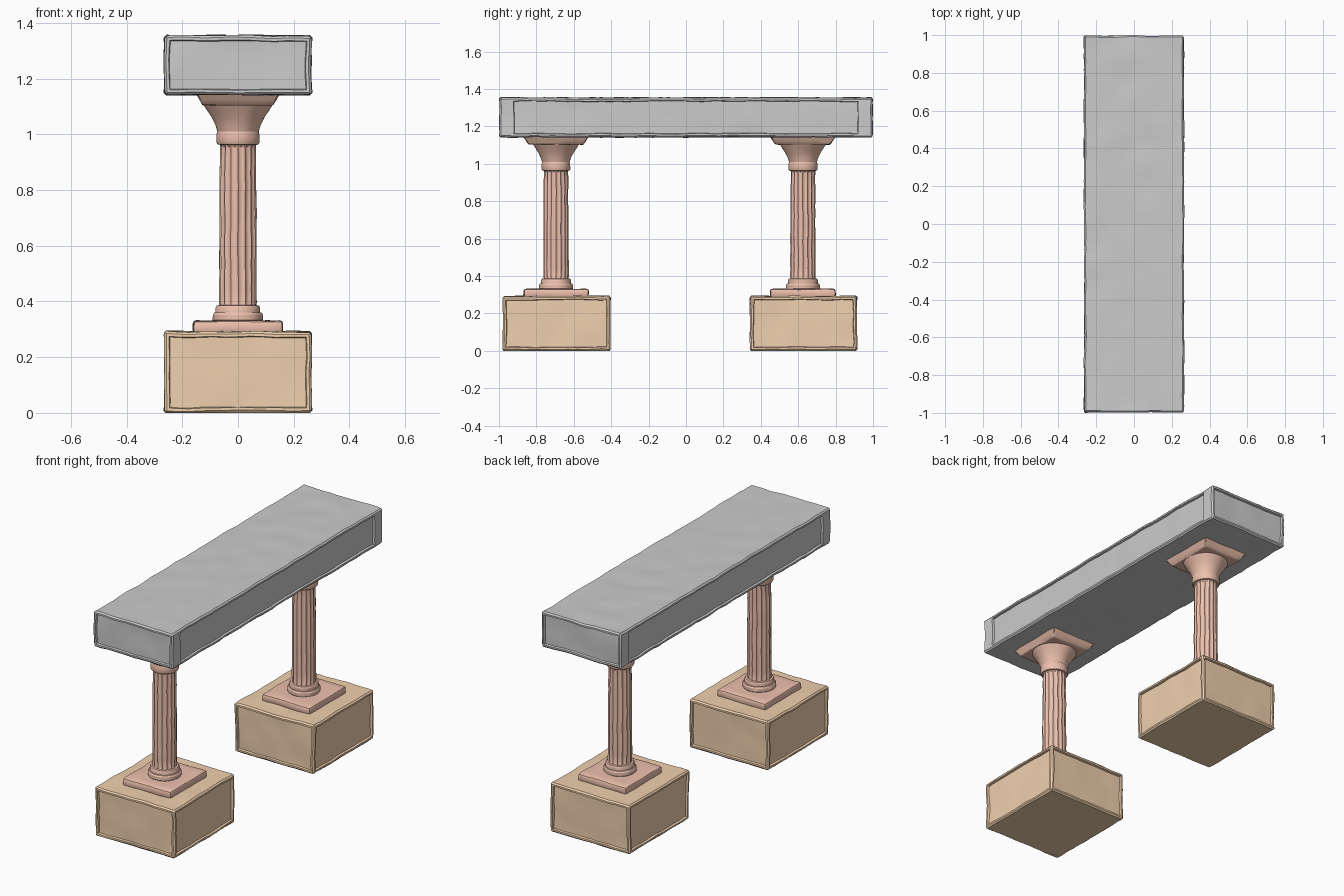
import bpy, bmesh, math
from mathutils import Vector, noise

if "Cube" in bpy.data.objects:
    bpy.data.objects.remove(bpy.data.objects["Cube"])


def material(name, rgb):
    m = bpy.data.materials.new(name)
    m.diffuse_color = (*rgb, 1)
    m.use_nodes = True
    m.node_tree.nodes["Principled BSDF"].inputs["Base Color"].default_value = m.diffuse_color
    return m


SAND = material("sandstone", (0.87, 0.63, 0.42))
CLAY = material("terracotta", (0.85, 0.53, 0.42))


def finish(bm, name, mat, angle=30):
    bmesh.ops.recalc_face_normals(bm, faces=bm.faces)
    me = bpy.data.meshes.new(name)
    bm.to_mesh(me)
    bm.free()
    ob = bpy.data.objects.new(name, me)
    bpy.context.collection.objects.link(ob)
    if mat:
        me.materials.append(mat)
    bpy.ops.object.select_all(action='DESELECT')
    ob.select_set(True)
    bpy.context.view_layer.objects.active = ob
    bpy.ops.object.shade_smooth_by_angle(angle=math.radians(angle))
    return ob


def wear(bm, amount, step):
    # slice into a grid, then nudge the points with noise for a weathered look
    for axis in range(3):
        n = Vector([float(i == axis) for i in range(3)])
        lo = min(v.co[axis] for v in bm.verts)
        hi = max(v.co[axis] for v in bm.verts)
        count = max(2, round((hi - lo) / step))
        for i in range(1, count):
            geom = bm.verts[:] + bm.edges[:] + bm.faces[:]
            bmesh.ops.bisect_plane(bm, geom=geom, dist=1e-5, plane_no=n,
                                   plane_co=n * (lo + (hi - lo) * i / count))
    for v in bm.verts:
        grounded = v.co.z < 0.001
        v.co += amount * noise.noise_vector(v.co * 9) + 0.4 * amount * noise.noise_vector(v.co * 25)
        v.co.z = 0 if grounded else max(v.co.z, 0)


def box(x, y0, y1, z0, z1, bevel, bottom=1.0):
    bm = bmesh.new()
    bmesh.ops.create_cube(bm, size=1)
    for v in bm.verts:
        k = bottom if v.co.z < 0 else 1
        v.co = Vector((v.co.x * 2 * x * k, (y0 + y1) / 2 + v.co.y * (y1 - y0) * k,
                       z0 if v.co.z < 0 else z1))
    bmesh.ops.bevel(bm, geom=bm.edges[:], offset=bevel, segments=2 if bevel > 0.009 else 1,
                    affect='EDGES', profile=0.5)
    return bm


def panelled_block(name, x, y0, y1, z0, z1, mat, end_margin=0.0):
    # block with a sunken panel on each upright face
    bm = box(x, y0, y1, z0, z1, 0.008)
    bm.normal_update()
    sides = [f for f in bm.faces if abs(f.normal.z) < 0.01 and f.calc_area() > 0.05]
    bmesh.ops.inset_individual(bm, faces=sides, thickness=0.014)
    for f in sides:
        if abs(f.normal.x) > 0.9:
            mid = f.calc_center_median().y
            for v in f.verts:
                v.co.y -= math.copysign(end_margin, v.co.y - mid)
    bmesh.ops.inset_individual(bm, faces=sides, thickness=0.004, depth=-0.012)
    wear(bm, 0.005, 0.045)
    finish(bm, name, mat)


def column(name, y):
    # turned column; third value is flute depth
    rings = [(0.325, .084, 0), (0.333, .09, 0), (0.352, .09, 0), (0.36, .085, 0), (0.361, .08, 0),
             (0.378, .08, 0), (0.385, .076, 0), (0.387, .066, 0), (0.395, .068, .006)]
    rings += [(0.395 + 0.56 * i / 12, .068 - .003 * i / 12, .006) for i in range(1, 13)]
    rings += [(0.962, .065, 0), (0.964, .074, 0), (0.972, .078, 0), (1.0, .077, 0), (1.01, .074, 0),
              (1.035, .082, 0), (1.06, .095, 0), (1.085, .112, 0), (1.108, .126, 0)]
    bm = bmesh.new()
    flutes, seg = 16, 96
    grid = []
    for z, r, depth in rings:
        row = []
        for i in range(seg):
            a = math.tau * i / seg
            rr = r - depth * abs(math.sin(a * flutes / 2)) ** 0.8
            p = Vector((rr * math.cos(a), y + rr * math.sin(a), z))
            d = noise.noise_vector(p * 12) * 0.003
            row.append(bm.verts.new(p + Vector((d.x, d.y, 0))))
        grid.append(row)
    for lower, upper in zip(grid, grid[1:]):
        for i in range(seg):
            j = (i + 1) % seg
            bm.faces.new((lower[i], lower[j], upper[j], upper[i]))
    bm.faces.new(grid[0])
    bm.faces.new(grid[-1])
    finish(bm, name, CLAY)


# lintel
panelled_block("lintel", 0.264, -0.997, 0.997, 1.142, 1.354, None, 0.058)

# two supports: pedestal, plinth, fluted column, abacus
for side, y, p0, p1 in (("front", -0.695, -0.98, -0.405), ("back", 0.625, 0.342, 0.915)):
    panelled_block(side + "_pedestal", 0.264, p0, p1, 0, 0.292, SAND)
    plinth = box(0.161, y - 0.174, y + 0.174, 0.285, 0.331, 0.012)
    wear(plinth, 0.004, 0.05)
    finish(plinth, side + "_plinth", CLAY)
    column(side + "_column", y)
    abacus = box(0.149, y - 0.175, y + 0.175, 1.103, 1.146, 0.004, bottom=0.84)
    wear(abacus, 0.003, 0.05)
    finish(abacus, side + "_abacus", CLAY)
